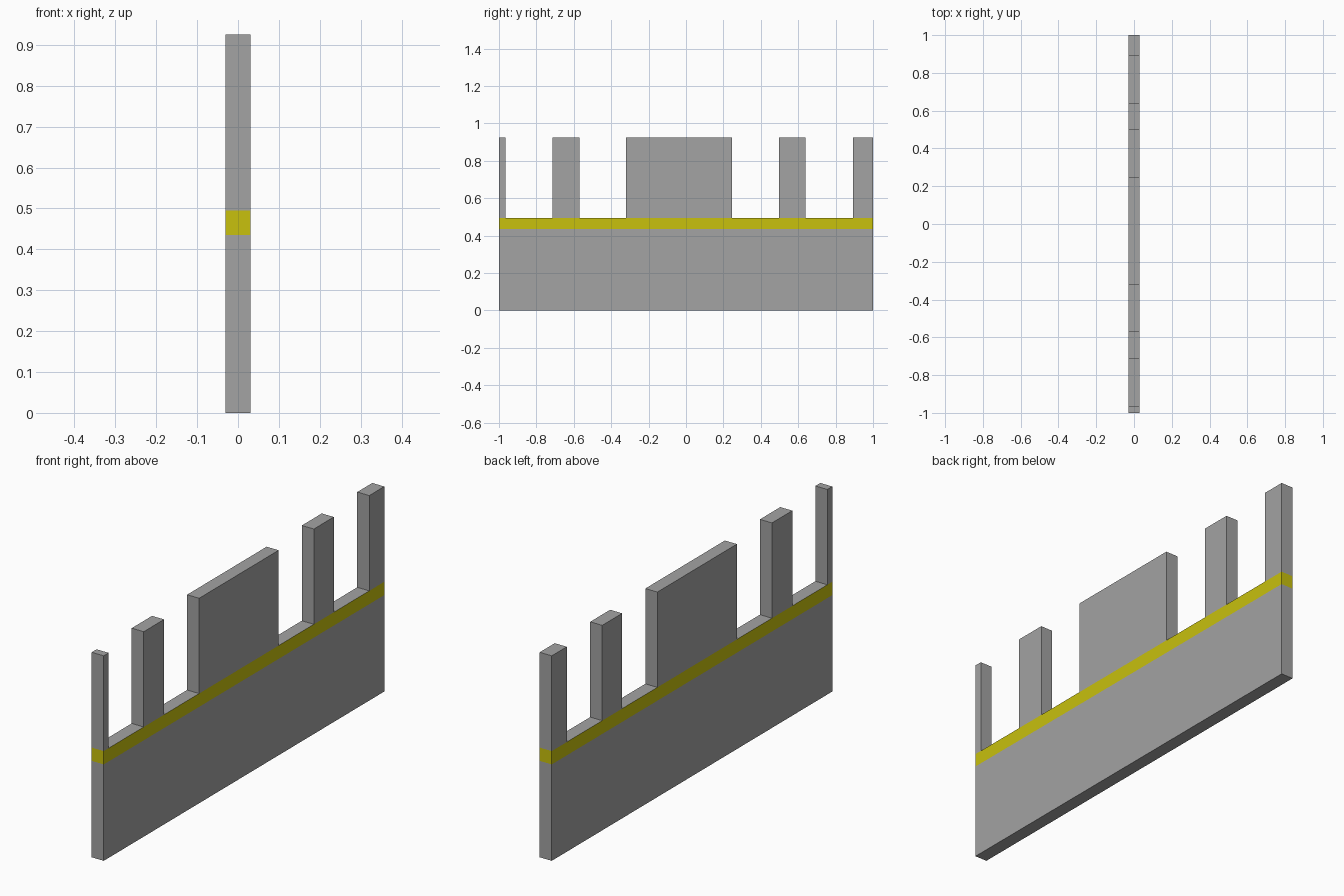
import bpy, bmesh
from mathutils import Vector

if "Cube" in bpy.data.objects:
    bpy.data.objects.remove(bpy.data.objects["Cube"])

HALF = 0.03                      # half thickness of the wall
BAND_LOW, BAND_HIGH, TOP = 0.435, 0.495, 0.925
POSTS = [(-1.0, -0.965), (-0.715, -0.57), (-0.32, 0.247), (0.498, 0.64), (0.893, 1.0)]


def material(name, rgb):
    m = bpy.data.materials.new(name)
    m.diffuse_color = (*rgb, 1.0)
    m.use_nodes = True
    m.node_tree.nodes["Principled BSDF"].inputs["Base Color"].default_value = m.diffuse_color
    return m


bm = bmesh.new()


def panel(y0, y1, z0, z1):
    pts = [(y0, z0), (y1, z0), (y1, z1), (y0, z1)]
    bm.faces.new([bm.verts.new((-HALF, y, z)) for y, z in pts])


# side profile: base wall and stripe in columns, with posts standing on some of them
cuts = [y for post in POSTS for y in post]
for i, (y0, y1) in enumerate(zip(cuts, cuts[1:])):
    panel(y0, y1, 0, BAND_LOW)
    panel(y0, y1, BAND_LOW, BAND_HIGH)
    if i % 2 == 0:
        panel(y0, y1, BAND_HIGH, TOP)
bmesh.ops.remove_doubles(bm, verts=bm.verts[:], dist=1e-5)

# give the profile its thickness
res = bmesh.ops.extrude_face_region(bm, geom=bm.faces[:])
new_verts = [g for g in res["geom"] if isinstance(g, bmesh.types.BMVert)]
bmesh.ops.translate(bm, verts=new_verts, vec=Vector((2 * HALF, 0, 0)))
bmesh.ops.recalc_face_normals(bm, faces=bm.faces[:])

# yellow stripe on upright faces at stripe height
for f in bm.faces:
    z = f.calc_center_median().z
    f.material_index = int(BAND_LOW < z < BAND_HIGH - 0.01 and abs(f.normal.z) < 0.5)

mesh = bpy.data.meshes.new("barrier_wall")
bm.to_mesh(mesh)
bm.free()
mesh.materials.append(material("grey", (0.366, 0.366, 0.366)))
mesh.materials.append(material("yellow", (0.578, 0.533, 0.004)))
bpy.context.collection.objects.link(bpy.data.objects.new("barrier_wall", mesh))
